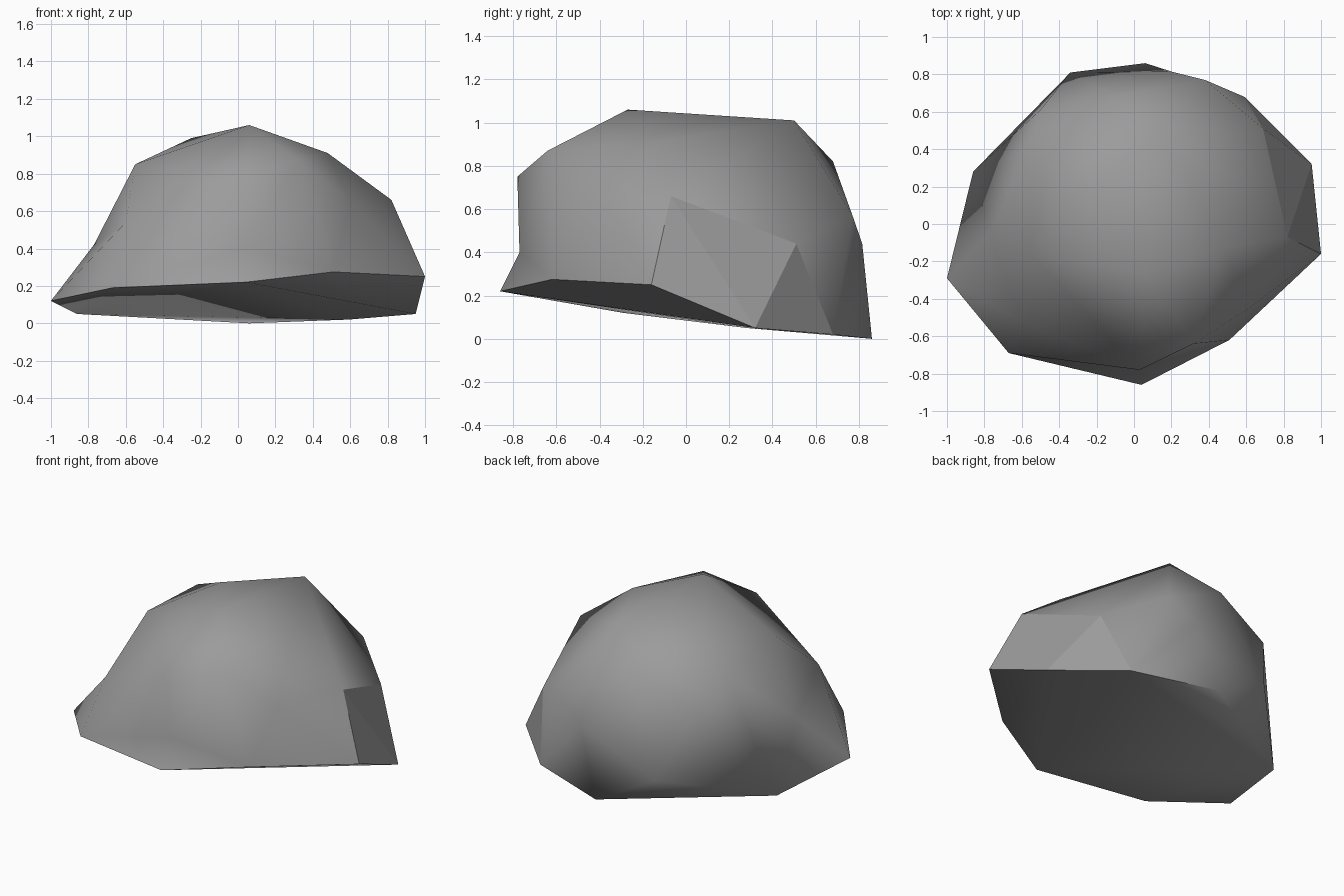
import bpy, bmesh, math
from mathutils import Vector

cube = bpy.data.objects.get("Cube")
if cube:
    bpy.data.objects.remove(cube, do_unlink=True)

# Rim of the tilted underside
chip = (.95, .32, .05)
rim = [(.06, .86, 0), (-.86, .28, .05), (-1, -.29, .12), (-.67, -.69, .19), (.04, -.86, .22),
       (.51, -.62, .275), (1, -.16, .25), chip, (.59, .68, .02)]
# Corners of the flanks
flanks = [(-.34, .81, .21), (.2, .815, .44), (.69, .51, .44), (.38, .77, .57), (-.5, .61, .65),
          (-.77, -.05, .42), (-.6, -.53, .54), (.035, -.77, .4), (.6, -.46, .65), (.82, -.07, .66)]
# Corners of the crown
crown = [(-.11, .68, .82), (.14, .5, 1.01), (.48, -.13, .91), (.06, -.27, 1.06), (-.25, .18, .99),
         (-.55, -.16, .85), (-.57, .39, .81), (.03, -.78, .75), (.32, -.64, .87)]

# Skin the corners on a rounded cage, then move them to their true places so dents survive
centre = Vector((0, 0, .45))
bm = bmesh.new()
target = {}
for p in map(Vector, rim + flanks + crown):
    ray = p - centre
    target[bm.verts.new(ray.normalized() * ray.length ** .25)] = p
bmesh.ops.convex_hull(bm, input=bm.verts[:])
for vert, place in target.items():
    vert.co = place
bmesh.ops.recalc_face_normals(bm, faces=bm.faces[:])

# Soft flanks, a crisp rim, and flat facets around the chipped corner
for face in bm.faces:
    face.smooth = True
for edge in bm.edges:
    at_chip = any((v.co - Vector(chip)).length < .01 for f in edge.link_faces
                  if f.normal.z > -.3 for v in f.verts)
    edge.smooth = not at_chip and edge.calc_face_angle() < math.radians(65)

mesh = bpy.data.meshes.new("boulder")
bm.to_mesh(mesh)
bm.free()
boulder = bpy.data.objects.new("boulder", mesh)
bpy.context.collection.objects.link(boulder)

# Stone colour
stone = bpy.data.materials.new("grey stone")
stone.use_nodes = True
colour = (.33, .33, .33, 1)
stone.diffuse_color = colour
stone.node_tree.nodes["Principled BSDF"].inputs["Base Color"].default_value = colour
mesh.materials.append(stone)
